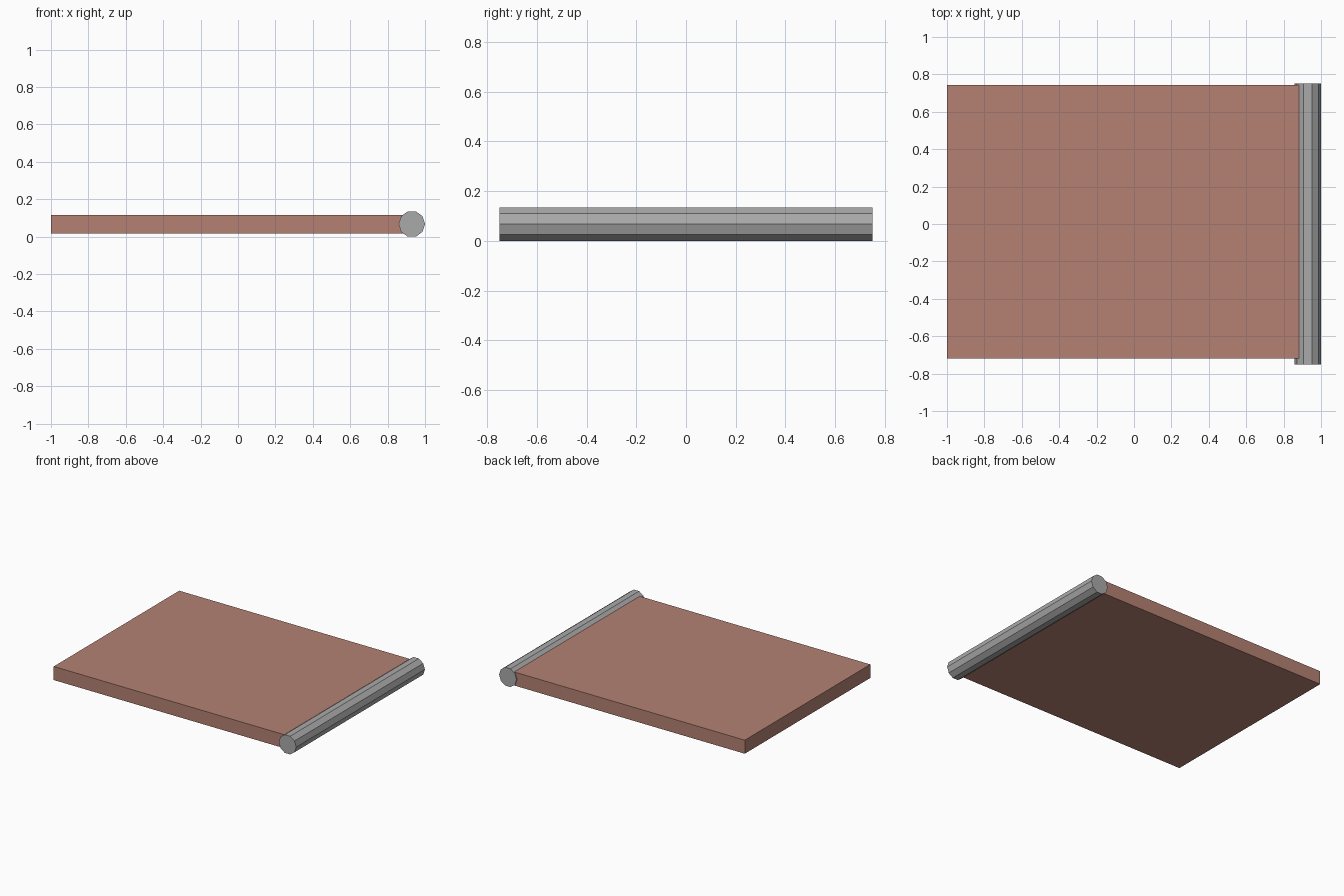
import bpy
import math

if "Cube" in bpy.data.objects:
    bpy.data.objects.remove(bpy.data.objects["Cube"])


def paint(obj, name, rgb):
    mat = bpy.data.materials.new(name)
    mat.diffuse_color = (*rgb, 1)
    mat.use_nodes = True
    mat.node_tree.nodes["Principled BSDF"].inputs["Base Color"].default_value = mat.diffuse_color
    obj.data.materials.append(mat)


# Flat slab, its right end tucked into the rod
x0, x1 = -1.0, 0.93
y0, y1 = -0.72, 0.743
z0, z1 = 0.016, 0.116
bpy.ops.mesh.primitive_cube_add(size=1, location=((x0 + x1) / 2, (y0 + y1) / 2, (z0 + z1) / 2))
slab = bpy.context.object
slab.name = "slab"
slab.scale = (x1 - x0, y1 - y0, z1 - z0)
bpy.ops.object.transform_apply(location=False, rotation=False, scale=True)
paint(slab, "reddish_brown", (0.46, 0.222, 0.172))

# Ten-sided rod along the right edge, with corners pointing to +x and -x
radius = 0.0708
half_height = radius * math.sin(math.radians(72))
bpy.ops.mesh.primitive_cylinder_add(vertices=10, radius=radius, depth=1.5)
rod = bpy.context.object
rod.name = "edge_rod"
rod.rotation_euler = (0, 0, math.radians(90))
bpy.ops.object.transform_apply(location=False, rotation=True, scale=False)
rod.rotation_euler = (math.radians(90), 0, 0)
bpy.ops.object.transform_apply(location=False, rotation=True, scale=False)
rod.location = (1 - radius, 0, half_height)
paint(rod, "mid_grey", (0.40, 0.40, 0.40))
